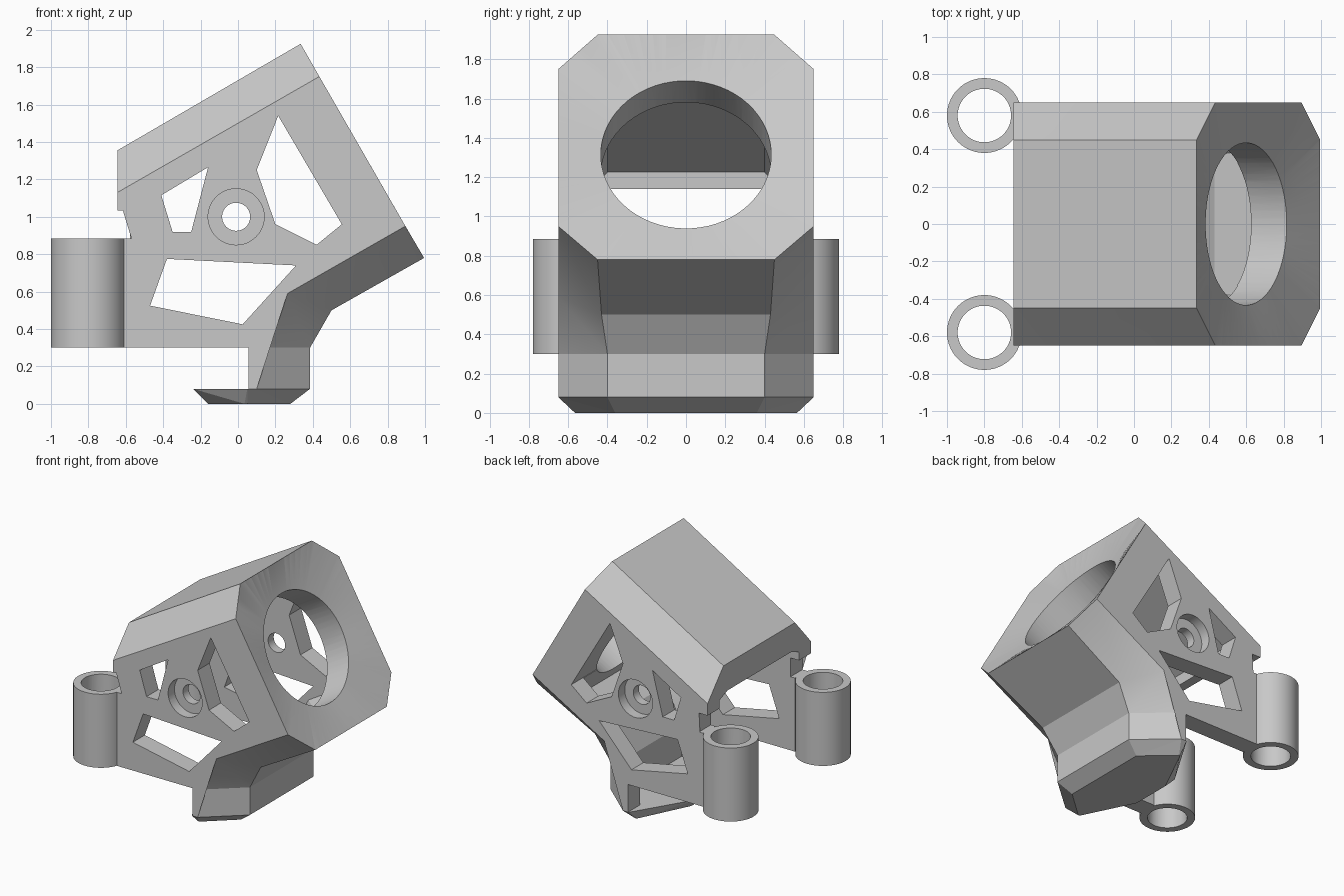
import bpy, bmesh
from math import atan2, cos, sin, pi, radians
from mathutils import Vector

if "Cube" in bpy.data.objects:
    bpy.data.objects.remove(bpy.data.objects["Cube"])

grey = bpy.data.materials.new("light_grey")
grey.use_nodes = True
colour = (0.58, 0.58, 0.58, 1)
grey.diffuse_color = colour
grey.node_tree.nodes["Principled BSDF"].inputs["Base Color"].default_value = colour


def volume(mesh):
    bm = bmesh.new()
    bm.from_mesh(mesh)
    result = bm.calc_volume(signed=True)
    bm.free()
    return result


def loft(name, rings):
    """Solid through rings of equal point count, capped at both ends."""
    bm = bmesh.new()
    loops = [[bm.verts.new(p) for p in r] for r in rings]
    n = len(loops[0])
    for a, b in zip(loops, loops[1:]):
        for i in range(n):
            j = (i + 1) % n
            bm.faces.new((a[i], a[j], b[j], b[i]))
    bm.faces.new(list(reversed(loops[0])))
    bm.faces.new(loops[-1])
    bmesh.ops.triangulate(bm, faces=bm.faces[:])
    if bm.calc_volume(signed=True) < 0:
        bmesh.ops.reverse_faces(bm, faces=bm.faces[:])
    me = bpy.data.meshes.new(name)
    bm.to_mesh(me)
    bm.free()
    me.materials.append(grey)
    ob = bpy.data.objects.new(name, me)
    bpy.context.collection.objects.link(ob)
    return ob


def shell(name, wide, narrow, half, inner):
    """Side outline at +-half, easing to the narrow outline at +-inner."""
    w = lambda s: [(x, s * half, z) for x, z in wide]
    n = lambda s: [(x, s * y, z) for (x, z), y in zip(narrow, inner)]
    return loft(name, [w(-1), n(-1), n(1), w(1)])


def rod(name, start, end, radius, segments=64):
    a, b = Vector(start), Vector(end)
    axis = (b - a).normalized()
    u = axis.orthogonal().normalized()
    v = axis.cross(u)
    ring = [u * cos(2 * pi * i / segments) * radius + v * sin(2 * pi * i / segments) * radius
            for i in range(segments)]
    return loft(name, [[a + p for p in ring], [b + p for p in ring]])


def cut(target, cutter):
    """Subtract the cutter, taking the first solver that leaves a sound solid."""
    cutter.hide_render = True
    before = volume(target.data)
    mod = target.modifiers.new("cut", "BOOLEAN")
    mod.operation = "DIFFERENCE"
    mod.object = cutter
    for solver in ("MANIFOLD", "EXACT", "FLOAT"):
        mod.solver = solver
        bpy.context.view_layer.update()
        deps = bpy.context.evaluated_depsgraph_get()
        mesh = bpy.data.meshes.new_from_object(target.evaluated_get(deps))
        if 0.15 * before < volume(mesh) < 0.99999 * before:
            target.data = mesh
            break
    target.modifiers.remove(mod)
    bpy.data.objects.remove(cutter)


def smooth(ob):
    bpy.ops.object.select_all(action="DESELECT")
    ob.select_set(True)
    bpy.context.view_layer.objects.active = ob
    bpy.ops.object.shade_smooth_by_angle(angle=radians(20))


# Housing: tilted chamfered box that folds down into a front leg
back = [(0.055, 0.08), (0.055, 0.3), (-0.61, 0.3), (-0.61, 0.885),
        (-0.57, 0.885), (-0.57, 1.035), (-0.645, 1.035)]
wide = [(-0.645, 1.13), (0.435, 1.75), (0.895, 0.95), (0.265, 0.59), (0.1, 0.3), (0.1, 0.08)]
narrow = [(-0.645, 1.355), (0.335, 1.925), (0.995, 0.78), (0.5, 0.5), (0.385, 0.3), (0.385, 0.08)]
housing = shell("housing", wide + back, narrow + back, 0.65,
                [0.45, 0.45, 0.45, 0.43, 0.4, 0.4] + [0.45] * len(back))

# Inner cavity, open to the back and below, leaving a rear lip under the roof
wide = [(-0.57, 1.115), (0.205, 1.56), (0.625, 0.832), (0.27, 0.62), (0.13, 0.35), (0.13, -0.1),
        (-0.9, -0.1), (-0.9, 1.1), (-0.57, 1.1)]
narrow = [(-0.57, 1.225), (0.155, 1.647), (0.675, 0.745), (0.43, 0.604), (0.285, 0.33), (0.285, -0.1),
          (-0.9, -0.1), (-0.9, 1.14), (-0.57, 1.14)]
cut(housing, shell("cavity", wide, narrow, 0.5, [0.4] * 3 + [0.37] + [0.35] * 2 + [0.4] * 3))

# Dished front face with a round opening
axis = Vector((cos(pi / 6), 0, sin(pi / 6)))
up = Vector((-sin(pi / 6), 0, cos(pi / 6)))
side = Vector((0, 1, 0))
face = Vector((0.665, 0, 1.3525))
rim = face - axis * 0.0755
radius = 0.435
corners = [atan2(sz * v, sy * y) for sy in (-1, 1) for sz in (-1, 1)
           for y, v in ((0.45, 0.66), (0.65, 0.46))]
outer, inner = [], []
for t in sorted(corners + [2 * pi * (i + 0.5) / 64 - pi for i in range(64)]):
    c, s = abs(cos(t)), abs(sin(t))
    reach = min(0.65 / max(c, 0.001), 0.66 / max(s, 0.001), 1.11 / (c + s))
    ray = side * cos(t) + up * sin(t)
    outer.append(face + axis * 0.00755 + ray * (reach + (reach - radius) * 0.1))
    inner.append(rim + ray * radius)
cut(housing, loft("dish", [inner, outer]))
cut(housing, rod("opening", rim - axis * 0.26, rim + axis * 0.2, radius - 0.001))

# Side windows, through both plates
windows = [
    [(-0.41, 1.115), (-0.16, 1.265), (-0.25, 0.92), (-0.35, 0.92)],
    [(0.215, 1.54), (0.1, 1.25), (0.2, 0.96), (0.42, 0.85), (0.555, 0.96)],
    [(-0.38, 0.775), (0.31, 0.74), (0.025, 0.425), (-0.47, 0.525)],
]
for outline in windows:
    cut(housing, loft("window", [[(x, y, z) for x, z in outline] for y in (-0.8, 0.8)]))

# Counterbored pivot holes
cut(housing, rod("pivot_hole", (-0.01, -0.8, 1), (-0.01, 0.8, 1), 0.075, 40))
for s in (-1, 1):
    cut(housing, rod("counterbore", (-0.01, s * 0.57, 1), (-0.01, s * 0.8, 1), 0.15, 48))
smooth(housing)

# Foot plate with a bevelled underside
def mirrored(points, z):
    return [(x, y, z) for x, y in points] + [(x, -y, z) for x, y in reversed(points)]


top = [(0.385, 0.4), (0.1, 0.65), (0.05, 0.65), (-0.24, 0.17)]
bottom = [(0.28, 0.36), (0.05, 0.565), (0.035, 0.555), (-0.16, 0.16)]
loft("foot", [mirrored(bottom, 0), mirrored(top, 0.08)])

# Rear mounting sleeves
for s, name in ((-1, "front_sleeve"), (1, "back_sleeve")):
    x, y = -0.8, s * 0.58
    sleeve = rod(name, (x, y, 0.3), (x, y, 0.885), 0.2)
    cut(sleeve, rod("bore", (x, y, 0.2), (x, y, 1), 0.143))
    smooth(sleeve)
